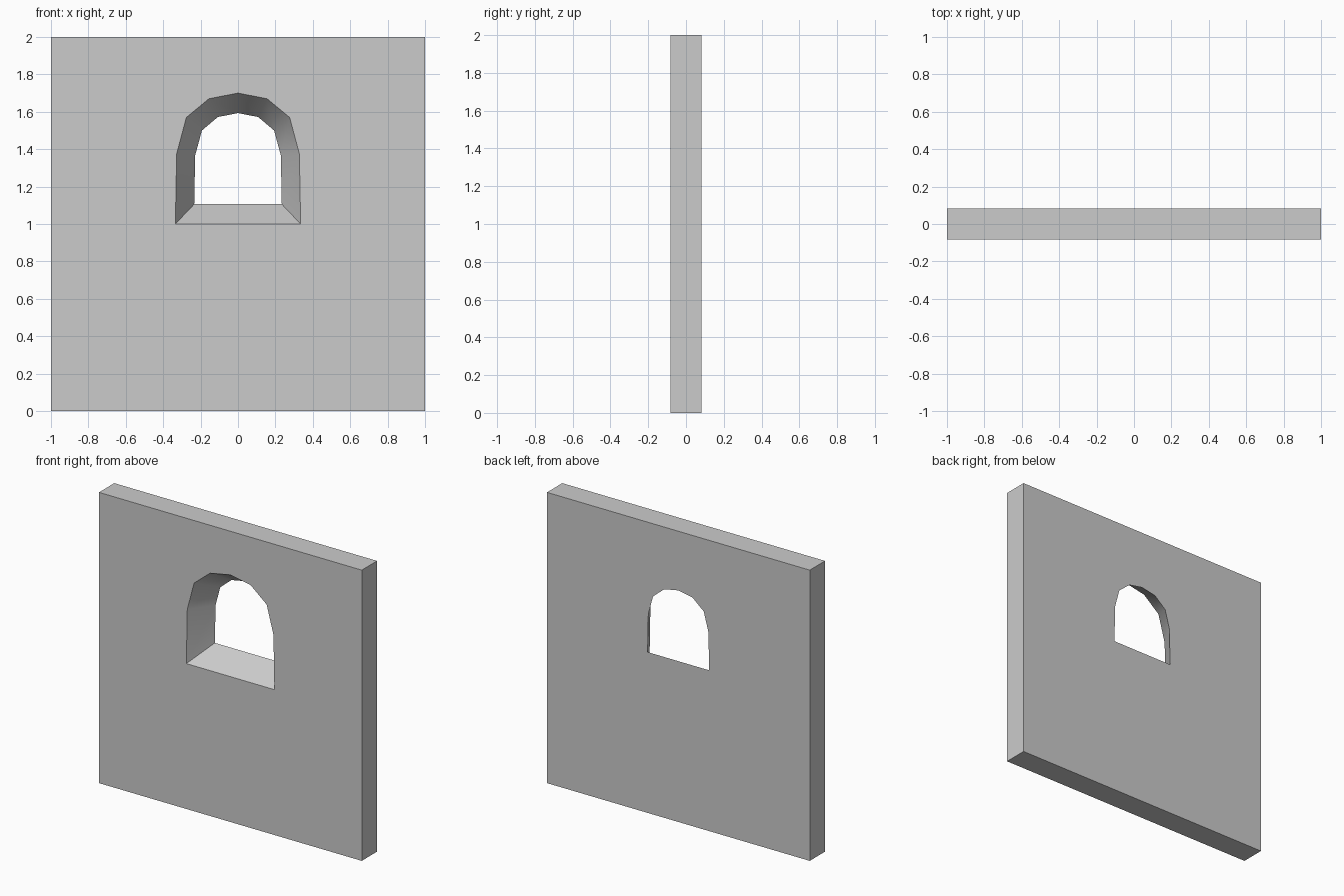
import bpy, bmesh, math

if "Cube" in bpy.data.objects:
    bpy.data.objects.remove(bpy.data.objects["Cube"])

HALF_T = 0.083


def arch(half):
    """Mirror a half outline (left foot up to crown) into a closed arch."""
    return half + [(-x, z) for x, z in reversed(half[:-1])]


# Splayed window: wide outline on the front, narrow one on the back
front_arch = arch([(-0.335, 1.0), (-0.328, 1.375), (-0.276, 1.57), (-0.155, 1.67), (0, 1.70)])
back_arch = arch([(-0.234, 1.106), (-0.229, 1.367), (-0.193, 1.50), (-0.108, 1.572), (0, 1.593)])
wall_rect = [(-1, 0), (-1, 2), (1, 2), (1, 0)]

bm = bmesh.new()


def ring(points, y):
    verts = [bm.verts.new((x, y, z)) for x, z in points]
    edges = [bm.edges.new((verts[i - 1], verts[i])) for i in range(len(verts))]
    return verts, edges


def bridge(a, b):
    return [bm.faces.new((a[i - 1], a[i], b[i], b[i - 1])) for i in range(len(a))]


# Front and back wall faces, each with its window hole
sides = []
for y, opening in ((-HALF_T, front_arch), (HALF_T, back_arch)):
    outer, outer_edges = ring(wall_rect, y)
    inner, inner_edges = ring(opening, y)
    bmesh.ops.triangle_fill(bm, use_beauty=True, edges=outer_edges + inner_edges,
                            normal=(0, math.copysign(1, y), 0))
    sides.append((outer, inner))

# Outer rim of the wall and the splayed window reveal
bridge(sides[0][0], sides[1][0])
bridge(sides[0][1], sides[1][1])
bmesh.ops.recalc_face_normals(bm, faces=bm.faces[:])

mesh = bpy.data.meshes.new("wall_with_arched_window")
bm.to_mesh(mesh)
bm.free()
wall = bpy.data.objects.new("wall_with_arched_window", mesh)
bpy.context.collection.objects.link(wall)

# Smooth arch reveal, sharp corners elsewhere
bpy.context.view_layer.objects.active = wall
wall.select_set(True)
bpy.ops.object.shade_smooth_by_angle(angle=math.radians(40))
